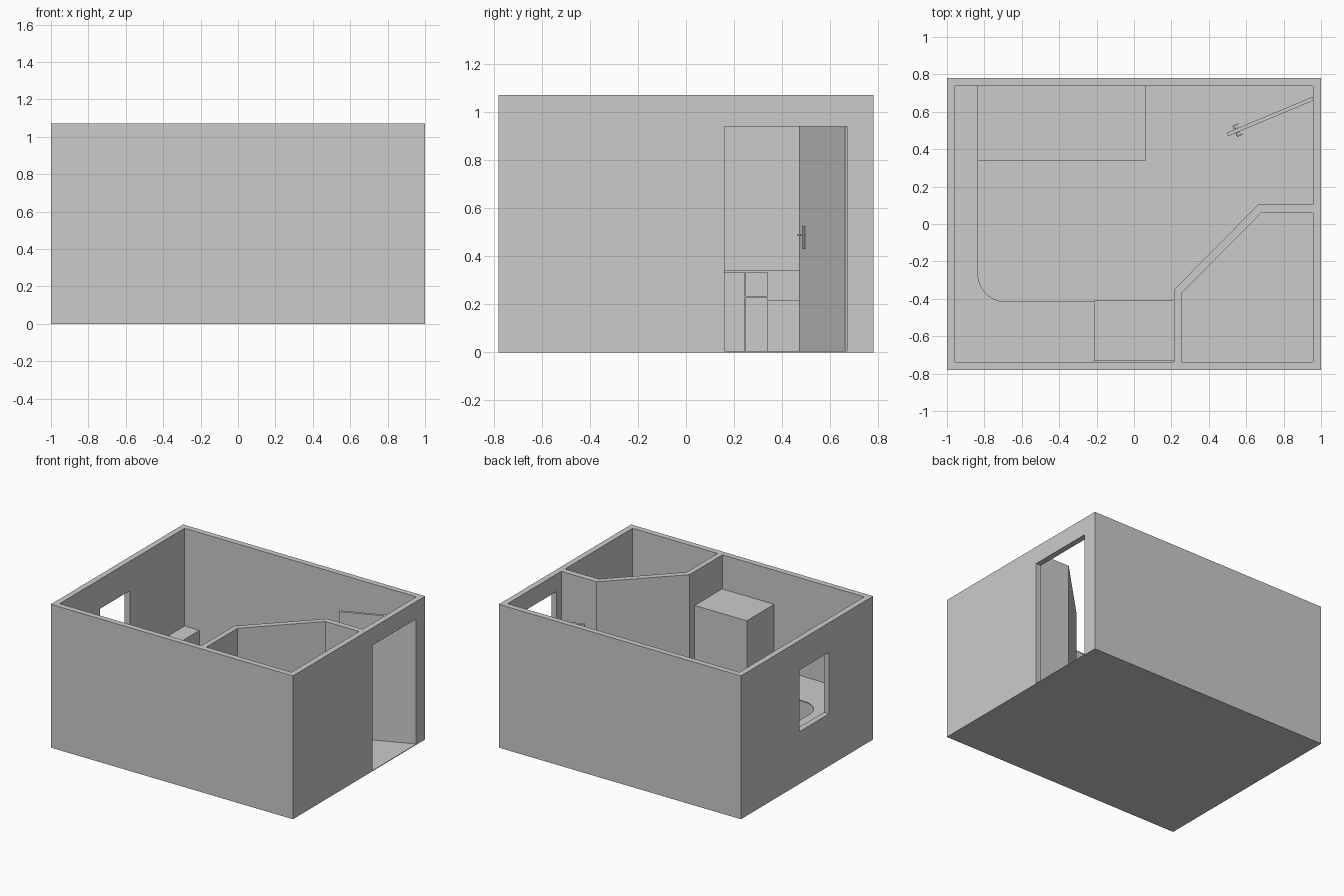
import bpy, bmesh, math
from mathutils import Matrix

cube = bpy.data.objects.get("Cube")
if cube:
    bpy.data.objects.remove(cube, do_unlink=True)

GREY = (0.6, 0.6, 0.6, 1.0)
mat = bpy.data.materials.new("plain grey")
mat.use_nodes = True
mat.diffuse_color = GREY
mat.node_tree.nodes["Principled BSDF"].inputs["Base Color"].default_value = GREY


def prism(name, outline, z0, z1, matrix=None):
    """Flat outline (counter-clockwise) pulled up from z0 to z1."""
    bm = bmesh.new()
    base = bm.faces.new([bm.verts.new((x, y, z0)) for x, y in outline])
    grown = bmesh.ops.extrude_face_region(bm, geom=[base])
    top = [v for v in grown["geom"] if isinstance(v, bmesh.types.BMVert)]
    bmesh.ops.translate(bm, verts=top, vec=(0, 0, z1 - z0))
    bmesh.ops.recalc_face_normals(bm, faces=bm.faces)
    mesh = bpy.data.meshes.new(name)
    bm.to_mesh(mesh)
    bm.free()
    mesh.materials.append(mat)
    obj = bpy.data.objects.new(name, mesh)
    bpy.context.collection.objects.link(obj)
    if matrix:
        obj.matrix_world = matrix
    return obj


def box(name, x0, x1, y0, y1, z0, z1, matrix=None):
    return prism(name, [(x0, y0), (x1, y0), (x1, y1), (x0, y1)], z0, z1, matrix)


def cut(target, cutter):
    cutter.hide_render = True
    mod = target.modifiers.new("cut", "BOOLEAN")
    mod.operation = "DIFFERENCE"
    mod.solver = "EXACT"
    mod.object = cutter
    bpy.context.view_layer.objects.active = target
    bpy.ops.object.modifier_apply(modifier=mod.name)
    bpy.data.objects.remove(cutter, do_unlink=True)


# Main dimensions
HX, HY, H = 1.0, 0.78, 1.07
IX, IY = 0.957, 0.737
FLOOR = 0.005
SHELF_X, DESK_Y = -0.835, -0.415
BOARD, DESK_Z = 0.007, 0.34
DOOR_H = 0.94

# Walls and floor, hollowed into a main room and a small angled room
walls = box("walls_and_floor", -HX, HX, -HY, HY, 0, H)
main_room = [(-IX, -IY), (0.215, -IY), (0.215, -0.35), (0.665, 0.105),
             (IX, 0.105), (IX, IY), (-IX, IY)]
small_room = [(0.255, -IY), (IX, -IY), (IX, 0.06), (0.68, 0.06), (0.255, -0.37)]
cut(walls, prism("main_room_void", main_room, FLOOR, H + 0.1))
cut(walls, prism("small_room_void", small_room, FLOOR, H + 0.1))
cut(walls, box("door_void", 0.9, 1.1, 0.16, 0.67, FLOOR, DOOR_H))
cut(walls, box("window_void", -1.1, -0.9, -0.26, 0.09, 0.39, 0.85))

# Corner desk top with a rounded inner corner
R = 0.15
cx, cy = SHELF_X + R, DESK_Y + R
arc = [(cx + R * math.cos(a), cy + R * math.sin(a))
       for a in (math.pi * (1.5 - 0.5 * i / 12) for i in range(13))]
desk = [(-IX, -IY), (-0.215, -IY), (-0.215, DESK_Y)] + arc + [(SHELF_X, 0.34), (-IX, 0.34)]
prism("desk_top", desk, DESK_Z - BOARD, DESK_Z)

# Open shelf beside the bed, headboard and bed
box("shelf_divider", -IX, SHELF_X, 0.243, 0.243 + BOARD, FLOOR, DESK_Z - BOARD)
box("shelf_board", -IX, SHELF_X, 0.25, 0.34, 0.228, 0.228 + BOARD)
box("headboard", -IX, SHELF_X, 0.34, IY, FLOOR, DESK_Z)
box("bed", SHELF_X, 0.065, 0.34, IY, FLOOR, 0.215)

# Tall cupboard against the front wall
box("cupboard", -0.215, 0.215, -IY + 0.004, -0.41, FLOOR, 0.817)

# Open door with handles on both sides, built along its own length
swing = Matrix.Translation((IX, 0.67, 0)) @ Matrix.Rotation(math.atan2(-0.191, -0.457), 4, "Z")
box("door_leaf", 0, 0.495, -0.01, 0.01, FLOOR, DOOR_H, swing)
for side, label in ((1, "outer"), (-1, "inner")):
    m = swing @ Matrix.Scale(side, 4, (0, 1, 0))
    for part, x0, x1, y0, y1, z0, z1 in (
            ("plate", 0.43, 0.452, 0.01, 0.014, 0.43, 0.525),
            ("stem", 0.447, 0.453, 0.014, 0.03, 0.485, 0.491),
            ("lever", 0.42, 0.453, 0.026, 0.033, 0.484, 0.492)):
        piece = box(label + "_handle_" + part, x0, x1, y0, y1, z0, z1)
        piece.data.transform(m)
        if side < 0:
            piece.data.flip_normals()
